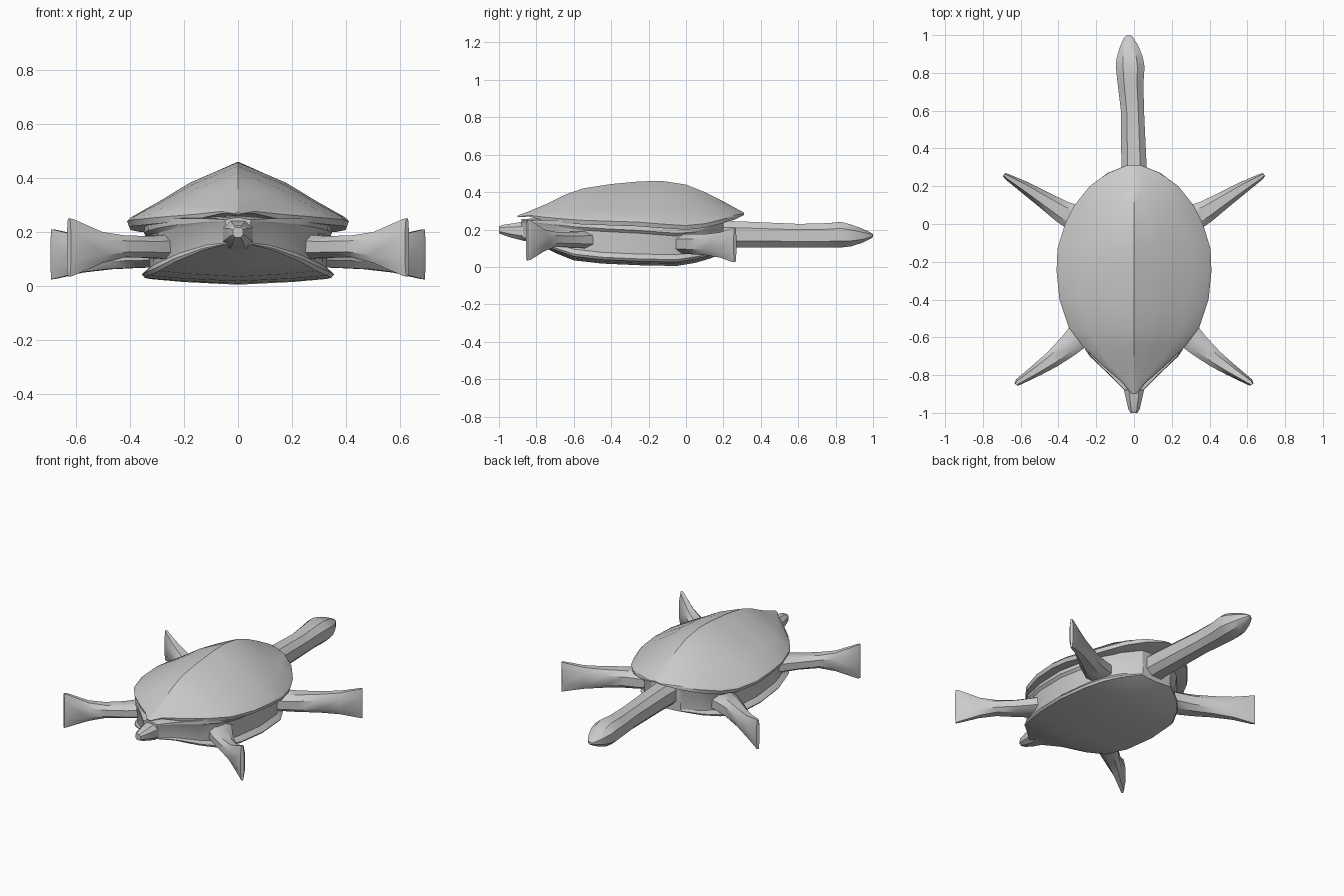
import bpy, bmesh
from mathutils import Vector


def loft(name, rings, angle=0.6):
    """Skin a list of closed rings and cap both ends."""
    bm = bmesh.new()
    rows = [[bm.verts.new(p) for p in r] for r in rings]
    n = len(rows[0])
    for a, b in zip(rows, rows[1:]):
        for i in range(n):
            j = (i + 1) % n
            bm.faces.new((a[i], a[j], b[j], b[i]))
    bm.faces.new(rows[0])
    bm.faces.new(rows[-1])
    bmesh.ops.recalc_face_normals(bm, faces=bm.faces)
    me = bpy.data.meshes.new(name)
    bm.to_mesh(me)
    bm.free()
    ob = bpy.data.objects.new(name, me)
    bpy.context.collection.objects.link(ob)
    bpy.ops.object.select_all(action='DESELECT')
    ob.select_set(True)
    bpy.context.view_layer.objects.active = ob
    bpy.ops.object.shade_smooth_by_angle(angle=angle)
    return ob


def mirrored(half, y):
    """Half section (first and last point on x = 0) to a full ring."""
    full = half + [(-x, z) for x, z in half[-2:0:-1]]
    return [(x, y, z) for x, z in full]


# domed upper shell: y, half width, rim height, ridge height
shell = [(-.90, .012, .268, .275), (-.84, .06, .278, .297), (-.75, .165, .27, .335),
         (-.65, .27, .262, .385), (-.55, .345, .255, .42), (-.40, .395, .25, .443),
         (-.25, .41, .245, .457), (-.13, .405, .235, .46), (0, .365, .227, .44),
         (.10, .315, .237, .40), (.20, .235, .262, .35), (.27, .14, .278, .312),
         (.31, .04, .284, .29)]
rings = []
for y, w, lo, hi in shell:
    h, t = hi - lo, min(.028, w * .15)
    rings.append(mirrored([(0, hi), (.2 * w, lo + .84 * h), (.43 * w, lo + .65 * h),
                           (.73 * w, lo + .3 * h), (.96 * w, lo + .05 * h), (w, lo - .2 * t),
                           (.98 * w, lo - t), (.8 * w, lo - t * .9), (0, lo - t * .3)], y))
loft("upper_shell", rings, .5)

# body with lower shell plate: y, half width, bottom, top
body = [(-.88, .05, .15, .245), (-.80, .13, .125, .25), (-.70, .235, .075, .25),
        (-.60, .30, .035, .245), (-.45, .34, .018, .235), (-.25, .355, .009, .225),
        (-.05, .335, .005, .21), (.05, .285, .022, .215), (.13, .215, .045, .235),
        (.20, .11, .075, .25)]
rings = []
for y, w, lo, hi in body:
    s = min(1, w / .3)
    rings.append(mirrored([(0, lo), (.6 * w, lo + .01 * s), (.97 * w, lo + .021 * s),
                           (w, lo + .034 * s), (.97 * w, lo + .045 * s),
                           (.92 * w, lo + .06 * s), (.94 * w, hi - .045 * s),
                           (.98 * w, hi - .03 * s), (.97 * w, hi), (0, hi + .01)], y))
loft("body_and_lower_shell", rings, .5)


def limb(name, stations, side=1):
    """Rounded box sections along a path: x, y, half width, z low, z high."""
    pts = [Vector((s[0], s[1])) for s in stations]
    rings = []
    for i, (x, y, w, lo, hi) in enumerate(stations):
        d = (pts[min(i + 1, len(pts) - 1)] - pts[max(i - 1, 0)]).normalized()
        c, h = (lo + hi) / 2, (hi - lo) / 2
        ring = []
        for u, v in ((1, .5), (.5, 1), (-.5, 1), (-1, .5),
                     (-1, -.5), (-.5, -1), (.5, -1), (1, -.5)):
            ring.append((side * (x + d.y * w * u), y - d.x * w * u, c + v * h))
        rings.append(ring)
    return loft(name, rings)


# four flippers, flaring to thin upright blades
front = [(.18, -.48, .09, .09, .20), (.27, -.57, .072, .10, .19), (.34, -.64, .06, .105, .185),
         (.43, -.715, .046, .107, .187), (.51, -.77, .034, .085, .20),
         (.615, -.838, .018, .038, .248), (.625, -.85, .01, .035, .25)]
back = [(.20, -.02, .09, .07, .17), (.29, .02, .075, .07, .175), (.38, .065, .06, .067, .175),
        (.48, .13, .045, .062, .177), (.58, .195, .032, .05, .185),
        (.675, .252, .016, .027, .208), (.688, .262, .009, .025, .21)]
for side, label in ((1, "right"), (-1, "left")):
    limb("tail_end_flipper_" + label, front, side)
    limb("head_end_flipper_" + label, back, side)

# long neck and head, slightly turned
limb("neck_and_head", [(0, .08, .075, .105, .25), (0, .30, .067, .105, .243),
                       (-.008, .60, .061, .105, .23), (-.018, .74, .068, .105, .233),
                       (-.02, .83, .076, .104, .24), (-.023, .88, .070, .11, .227),
                       (-.026, .945, .047, .13, .203), (-.029, .985, .025, .15, .185),
                       (-.03, 1.0, .01, .16, .175)])

# short tail
limb("tail", [(0, -.78, .075, .135, .25), (0, -.87, .055, .14, .242), (0, -.93, .042, .155, .232),
              (0, -.98, .03, .172, .225), (0, -1.0, .018, .18, .217)])
